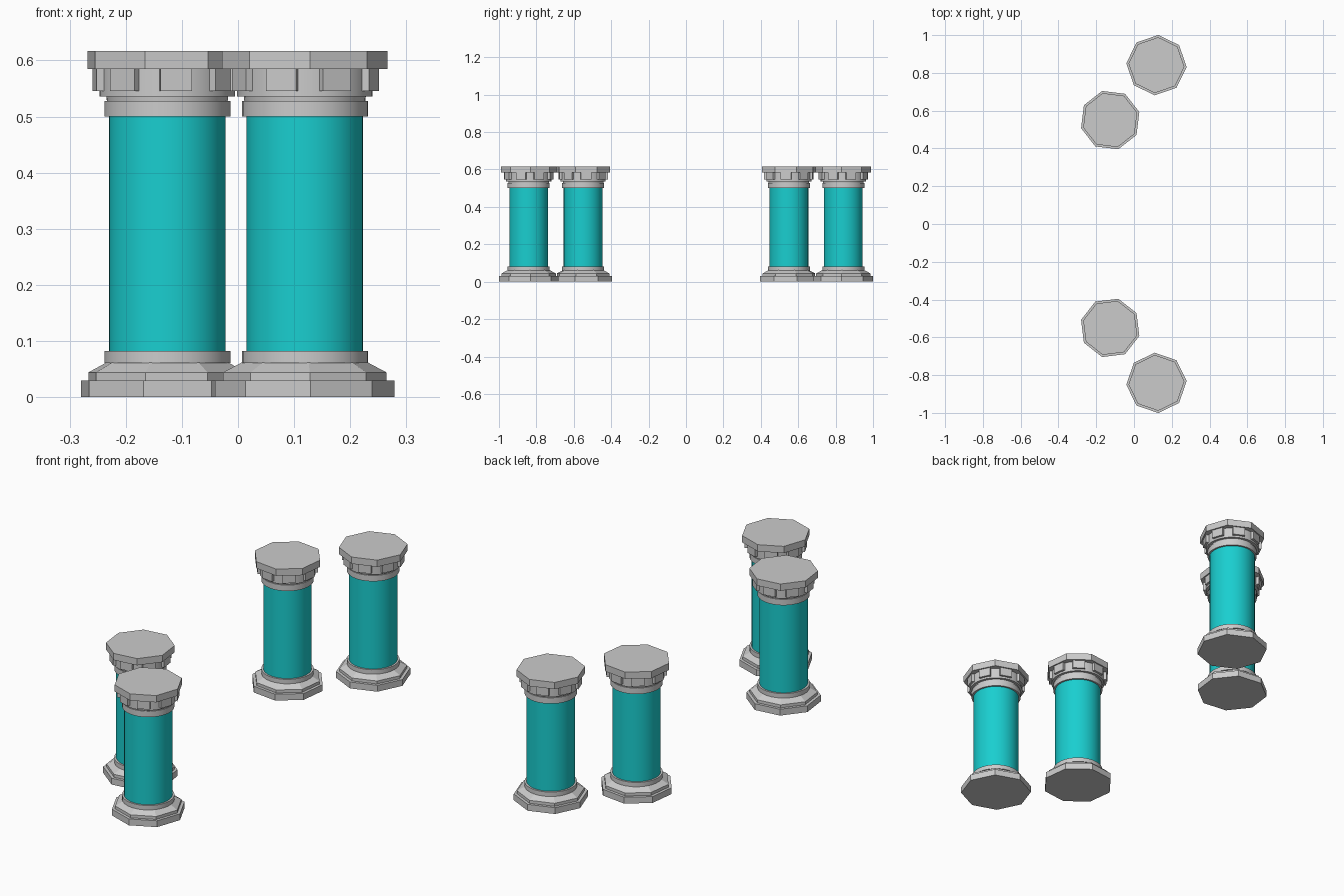
import bpy, bmesh
from math import cos, sin, pi, radians
from mathutils import Matrix

if "Cube" in bpy.data.objects:
    bpy.data.objects.remove(bpy.data.objects["Cube"])

teal = bpy.data.materials.new("teal")
teal.diffuse_color = (0.01, 0.62, 0.63, 1)
teal.use_nodes = True
teal.node_tree.nodes["Principled BSDF"].inputs["Base Color"].default_value = teal.diffuse_color


def finish(name, bm, loc, mat=None, smooth=False):
    bmesh.ops.recalc_face_normals(bm, faces=bm.faces[:])
    mesh = bpy.data.meshes.new(name)
    bm.to_mesh(mesh)
    bm.free()
    ob = bpy.data.objects.new(name, mesh)
    ob.location = loc
    bpy.context.collection.objects.link(ob)
    if mat:
        mesh.materials.append(mat)
    if smooth:
        bpy.ops.object.select_all(action='DESELECT')
        ob.select_set(True)
        bpy.context.view_layer.objects.active = ob
        bpy.ops.object.shade_smooth_by_angle(angle=radians(30))
    return ob


def turned(name, profile, sides, loc, turn=0.0, mat=None, smooth=False):
    """Closed solid from (radius, height) points swept round z."""
    bm = bmesh.new()
    rings = [[bm.verts.new((r * cos(turn + 2 * pi * i / sides),
                            r * sin(turn + 2 * pi * i / sides), z))
              for i in range(sides)] for r, z in profile]
    for a, b in zip(rings, rings[1:]):
        for i in range(sides):
            j = (i + 1) % sides
            bm.faces.new((a[i], a[j], b[j], b[i]))
    bm.faces.new(rings[0][::-1])
    bm.faces.new(rings[-1])
    return finish(name, bm, loc, mat, smooth)


def column(tag, x, y, turn):
    loc = (x, y, 0)
    # stepped octagonal plinth with sloping top
    turned("plinth_" + tag, [(0.16, 0), (0.16, 0.03), (0.146, 0.03),
                             (0.146, 0.044), (0.112, 0.062)], 8, loc, turn)
    # round collars and coloured shaft
    turned("lower_collar_" + tag, [(0.1125, 0.061), (0.1125, 0.082)],
           32, loc, turn, smooth=True)
    turned("shaft_" + tag, [(0.104, 0.08), (0.104, 0.502)],
           32, loc, turn, teal, True)
    turned("capital_" + tag, [(0.1125, 0.5), (0.1125, 0.528), (0.108, 0.528),
                              (0.109, 0.536), (0.121, 0.536), (0.121, 0.586)],
           32, loc, turn, smooth=True)
    # ring of eight blocks, one under each slab face
    bm = bmesh.new()
    for k in range(8):
        m = (Matrix.Rotation(turn + pi / 8 + k * pi / 4, 4, 'Z')
             @ Matrix.Translation((0.121, 0, 0.566))
             @ Matrix.Diagonal((0.019, 0.056, 0.041, 1)))
        bmesh.ops.create_cube(bm, size=1, matrix=m)
    finish("capital_blocks_" + tag, bm, loc)
    # octagonal top slab
    turned("top_slab_" + tag, [(0.148, 0.585), (0.148, 0.617)], 8, loc, turn)


# two pairs, mirrored front to back
for side, s in (("front", -1), ("back", 1)):
    column("outer_" + side, 0.119, s * 0.841, -s * radians(3.5))
    column("inner_" + side, -0.126, s * 0.55, s * radians(15.5))
